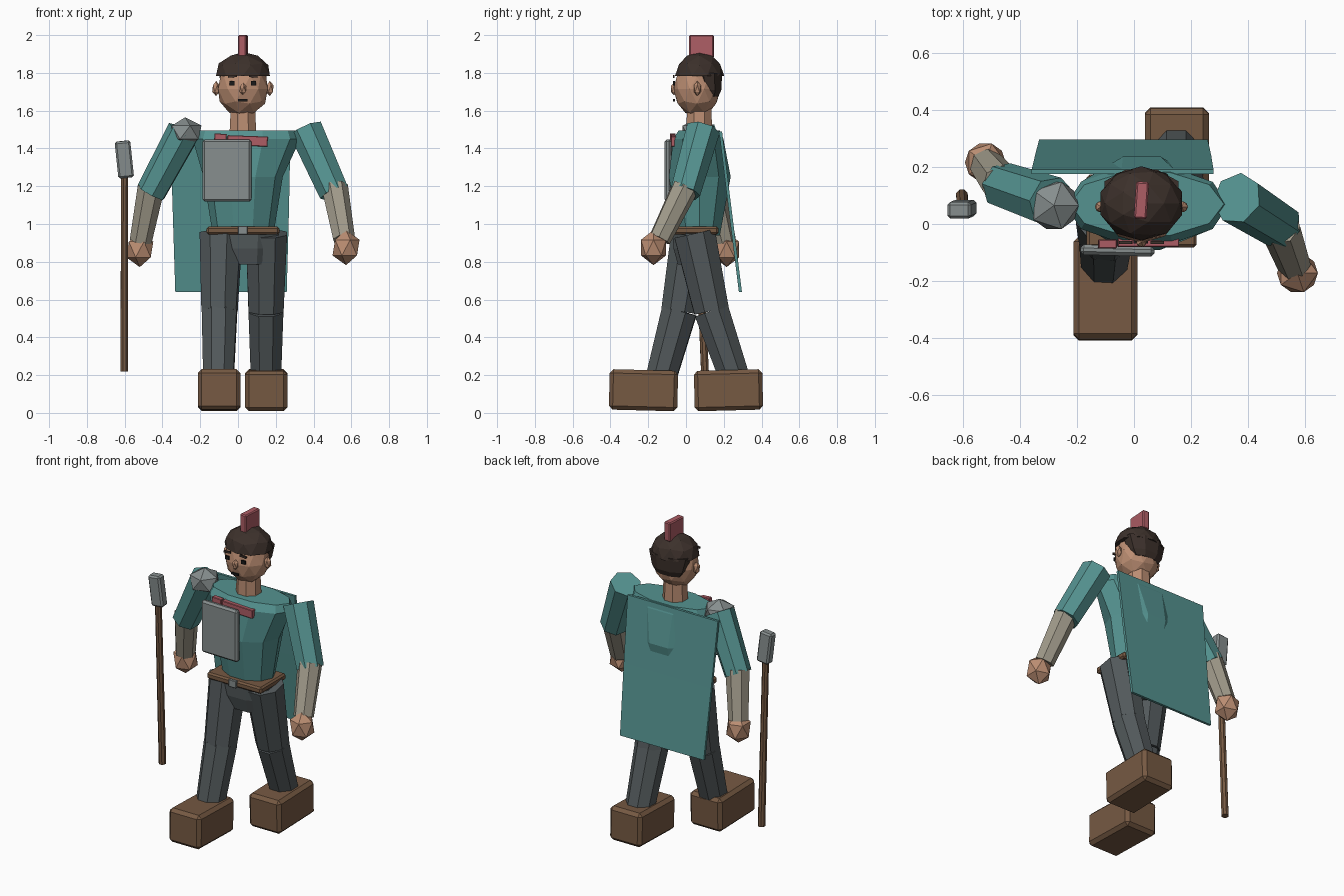
import bpy, bmesh, math
from mathutils import Vector, Matrix, Euler

if "Cube" in bpy.data.objects:
    bpy.data.objects.remove(bpy.data.objects["Cube"])


def mat(name, r, g, b):
    m = bpy.data.materials.new(name)
    m.diffuse_color = (r, g, b, 1)
    m.use_nodes = True
    m.node_tree.nodes["Principled BSDF"].inputs["Base Color"].default_value = m.diffuse_color
    return m


TEAL = mat("teal", 0.09, 0.29, 0.28)
SKIN = mat("skin", 0.5, 0.27, 0.17)
BROWN = mat("leather", 0.18, 0.1, 0.055)
DARK = mat("trousers", 0.085, 0.1, 0.105)
HAIR = mat("hair", 0.045, 0.03, 0.024)
RED = mat("red", 0.42, 0.11, 0.13)
LINEN = mat("linen", 0.36, 0.33, 0.26)
STEEL = mat("steel", 0.24, 0.27, 0.27)
BLACK = mat("ink", 0.01, 0.01, 0.01)


def finish(name, bm, material):
    bmesh.ops.recalc_face_normals(bm, faces=bm.faces)
    me = bpy.data.meshes.new(name)
    bm.to_mesh(me)
    bm.free()
    me.materials.append(material)
    ob = bpy.data.objects.new(name, me)
    bpy.context.collection.objects.link(ob)
    return ob


def box(name, loc, size, material, rot=(0, 0, 0), bevel=0.0):
    bm = bmesh.new()
    bmesh.ops.create_cube(bm, size=1)
    bmesh.ops.scale(bm, vec=size, verts=bm.verts)
    if bevel:
        bmesh.ops.bevel(bm, geom=bm.edges[:], offset=bevel, segments=1, affect='EDGES')
    r = Euler([math.radians(a) for a in rot]).to_matrix().to_4x4()
    bmesh.ops.transform(bm, matrix=Matrix.Translation(loc) @ r, verts=bm.verts)
    return finish(name, bm, material)


def ball(name, loc, scale, material, sub=1, cut=None):
    bm = bmesh.new()
    bmesh.ops.create_icosphere(bm, subdivisions=sub, radius=1)
    bmesh.ops.scale(bm, vec=scale, verts=bm.verts)
    bmesh.ops.translate(bm, vec=loc, verts=bm.verts)
    if cut is not None:  # keep only what lies above the cut height
        bmesh.ops.bisect_plane(bm, geom=bm.verts[:] + bm.edges[:] + bm.faces[:],
                               plane_co=(0, 0, cut), plane_no=(0, 0, 1), clear_inner=True)
        bmesh.ops.holes_fill(bm, edges=[e for e in bm.edges if e.is_boundary])
    return finish(name, bm, material)


def skin_rings(name, rings, material):
    bm = bmesh.new()
    vs = [[bm.verts.new(p) for p in ring] for ring in rings]
    n = len(vs[0])
    for a, b in zip(vs, vs[1:]):
        for i in range(n):
            bm.faces.new((a[i], a[(i + 1) % n], b[(i + 1) % n], b[i]))
    bm.faces.new(vs[0])
    bm.faces.new(vs[-1])
    return finish(name, bm, material)


def loft(name, sections, n, material, phase=0.0):
    # sections: (cx, cy, z, half width, half depth)
    ang = [2 * math.pi * (i + phase) / n for i in range(n)]
    return skin_rings(name, [[(cx + w * math.cos(a), cy + d * math.sin(a), z) for a in ang]
                             for cx, cy, z, w, d in sections], material)


def limb(name, p, q, r1, r2, n, material):
    p, q = Vector(p), Vector(q)
    rot = (q - p).to_track_quat('Z', 'Y')
    ang = [2 * math.pi * (i + 0.5) / n for i in range(n)]
    return skin_rings(name, [[c + rot @ Vector((r * math.cos(a), r * math.sin(a), 0)) for a in ang]
                             for c, r in ((p, r1), (q, r2))], material)


CX, HY = 0.026, 0.065

# Head, neck and hair
ball("head", (CX, 0.058, 1.715), (0.138, 0.125, 0.148), SKIN, 2)
loft("neck", [(CX, 0.07, 1.45, 0.078, 0.075), (CX, 0.07, 1.61, 0.07, 0.07)], 8, SKIN, 0.5)
ball("hair_cap", (CX, 0.072, 1.785), (0.15, 0.13, 0.125), HAIR, 2, 1.783)
loft("hair_back", [(CX, 0.135, 1.675, 0.09, 0.04), (CX, 0.13, 1.71, 0.115, 0.062),
                   (CX, 0.12, 1.80, 0.14, 0.077)], 8, HAIR, 0.5)
box("crest", (CX, 0.083, 1.94), (0.045, 0.13, 0.12), RED, (0, 0, -4), 0.006)

# Face
ball("nose", (CX, -0.063, 1.715), (0.02, 0.02, 0.034), SKIN)
box("mouth", (CX - 0.002, -0.064, 1.655), (0.05, 0.01, 0.012), BLACK)
for s, side in ((-1, "right"), (1, "left")):
    ball(side + "_ear", (CX + s * 0.142, 0.06, 1.717), (0.023, 0.022, 0.04), SKIN)
    box(side + "_eye", (CX + s * 0.057, -0.064, 1.745), (0.027, 0.01, 0.022), BLACK)
    box(side + "_brow", (CX + s * 0.055, -0.065, 1.782), (0.046, 0.01, 0.012), HAIR, (0, s * 5, 0))

# Tunic body, chest plate and scarf
loft("torso", [(0.027, 0.07, 0.94, 0.16, 0.115), (0.027, 0.073, 1.25, 0.21, 0.172),
               (0.045, 0.065, 1.45, 0.285, 0.14), (0.045, 0.07, 1.495, 0.27, 0.115)], 10, TEAL)
box("chest_plate", (-0.058, -0.093, 1.283), (0.26, 0.036, 0.33), STEEL, (0, 0, -1.5), 0.012)
box("scarf_knot", (-0.093, -0.07, 1.458), (0.065, 0.03, 0.04), RED, (0, 4, 0), 0.003)
box("scarf_band", (0.05, -0.063, 1.44), (0.215, 0.035, 0.053), RED, (0, 2, 0), 0.003)

# Belt and hips
box("belt", (0.027, 0.045, 0.965), (0.385, 0.255, 0.042), BROWN, (0, 0, 0), 0.01)
box("buckle", (0.025, -0.085, 0.967), (0.052, 0.02, 0.046), STEEL, (0, 0, 0), 0.003)
loft("hips", [(0.055, 0.045, 0.785, 0.12, 0.095), (0.03, 0.045, 0.87, 0.19, 0.12),
              (0.03, 0.045, 0.95, 0.2, 0.125)], 8, DARK, 0.5)

# Legs: the right one steps forward, the left one back
legs = {"right": ((-0.09, 0.035, 0.95), (-0.098, -0.035, 0.54), (-0.103, -0.128, 0.2)),
        "left": ((0.15, 0.045, 0.95), (0.148, 0.135, 0.54), (0.148, 0.252, 0.2))}
feet = {"right": ((-0.1, -0.225, 0.12), -1.5), "left": ((0.15, 0.225, 0.12), 1.5)}
for side, (hip, knee, ankle) in legs.items():
    limb(side + "_thigh", hip, knee, 0.118, 0.1, 8, DARK)
    limb(side + "_shin", knee, ankle, 0.1, 0.087, 8, DARK)
    loc, pitch = feet[side]
    box(side + "_boot", loc, (0.224, 0.362, 0.214), BROWN, (pitch, 0, 0), 0.02)

# Arms
arms = {"right": ((-0.285, 0.075, 1.49), (-0.46, 0.135, 1.165), (-0.515, 0.205, 0.91), (-0.52, 0.215, 0.865)),
        "left": ((0.36, 0.09, 1.5), (0.51, -0.005, 1.165), (0.56, -0.14, 0.92), (0.572, -0.172, 0.875))}
for side, (shoulder, elbow, wrist, hand) in arms.items():
    limb(side + "_sleeve", shoulder, elbow, 0.092, 0.082, 7, TEAL)
    limb(side + "_forearm", Vector(elbow) + Vector((0, 0, 0.03)), wrist, 0.073, 0.06, 7, LINEN)
    ball(side + "_hand", hand, (0.08, 0.078, 0.093), SKIN)
ball("shoulder_pad", (-0.28, 0.065, 1.485), (0.097, 0.097, 0.08), STEEL)

# Cape: thin slab hanging from the shoulders and flaring backward
skin_rings("cape", [[(cx - w, y, z), (cx + w, y, z), (cx + w, y + 0.016, z), (cx - w, y + 0.016, z)]
                    for cx, w, y, z in ((-0.037, 0.295, 0.28, 0.64), (-0.038, 0.308, 0.225, 1.08),
                                        (-0.04, 0.318, 0.175, 1.49))], TEAL)

# Staff with a tilted metal head
limb("staff_shaft", (-0.602, 0.1, 0.22), (-0.6, 0.055, 1.28), 0.022, 0.02, 8, BROWN)
box("staff_head", (-0.602, 0.052, 1.342), (0.083, 0.058, 0.195), STEEL, (2.5, -6, 0), 0.01)
